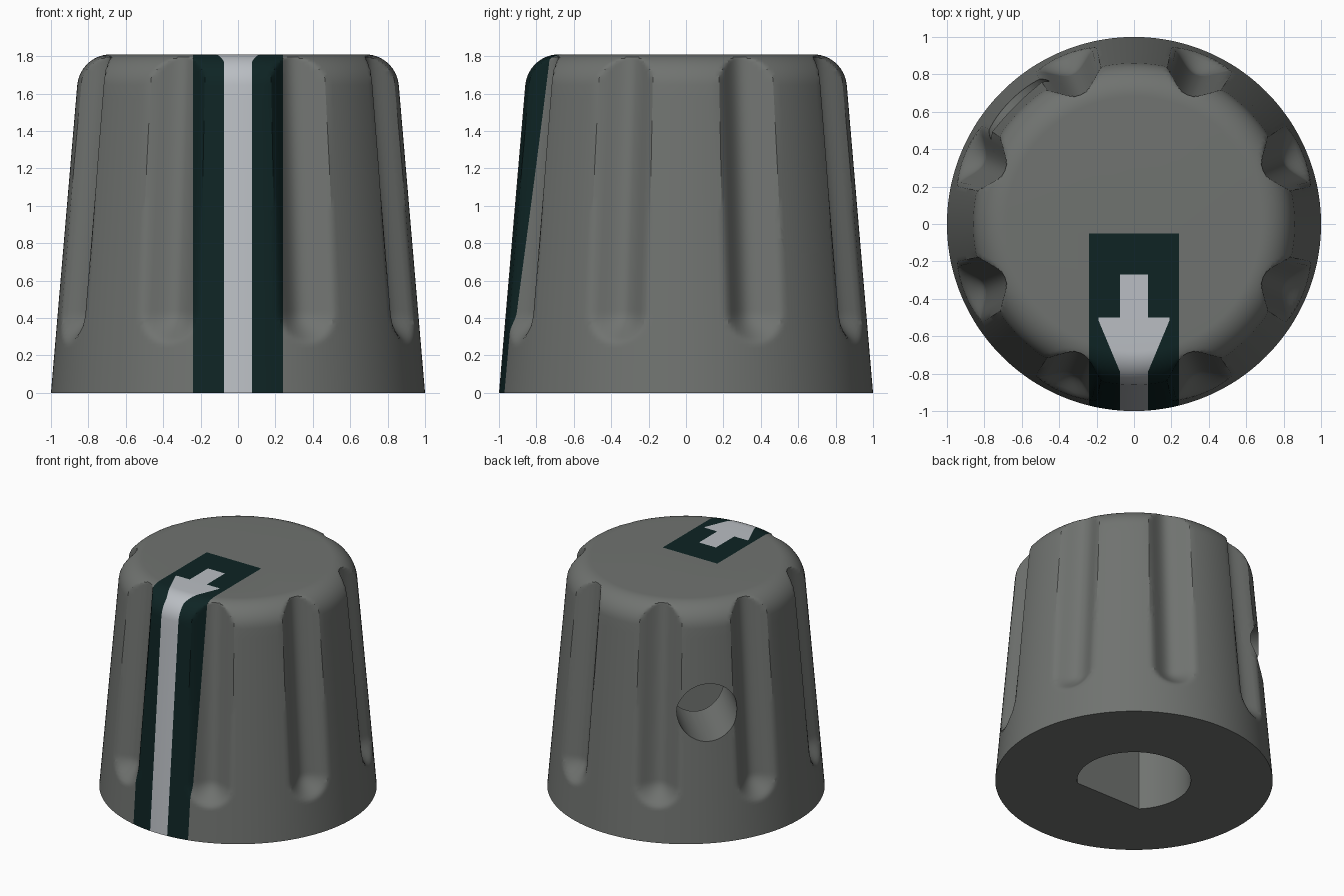
import bpy, bmesh, math
from mathutils import Matrix, Vector

if "Cube" in bpy.data.objects:
    bpy.data.objects.remove(bpy.data.objects["Cube"])

SEG, TOP, TAPER, FILLET = 240, 1.81, 0.0853, 0.18
LABEL, STRIPE, HEAD = 0.24, 0.075, 0.19


def material(name, rgb):
    m = bpy.data.materials.new(name)
    m.diffuse_color = (*rgb, 1)
    m.use_nodes = True
    m.node_tree.nodes["Principled BSDF"].inputs["Base Color"].default_value = m.diffuse_color
    return m


grey = material("body grey", (0.162, 0.171, 0.162))
dark = material("label dark green", (0.0044, 0.0176, 0.0176))
pale = material("pointer pale grey", (0.49, 0.515, 0.546))


def to_object(bm, name, mats):
    bmesh.ops.recalc_face_normals(bm, faces=bm.faces)
    me = bpy.data.meshes.new(name)
    bm.to_mesh(me)
    bm.free()
    for m in mats:
        me.materials.append(m)
    ob = bpy.data.objects.new(name, me)
    bpy.context.collection.objects.link(ob)
    return ob


def groove_depth(angle, z):
    """Depth of the nearest of eight finger grooves, rounded at the lower end."""
    step = math.pi / 4
    off = (angle % step) - step / 2
    d = math.hypot(off * (1 - TAPER * z), max(0, 0.43 - z))
    u = min(1, d / 0.165)
    return 0.1 * (1 - u * u) ** 1.4


# Body profile: tapered wall, then a rounded shoulder up to the flat top
slope = math.atan(TAPER)
profile = [(1, 0), (1 - TAPER * 0.13, 0.13)]
z_end = TOP - FILLET + FILLET * math.sin(slope)
profile += [(1 - TAPER * z, z) for z in [0.24 + 0.02 * i for i in range(11)]]
profile += [(1 - TAPER * z, z) for z in
            [0.45 + (z_end - 0.45) * i / 16 for i in range(17)]]
for i in range(1, 19):
    a = slope + (math.pi / 2 - slope) * i / 18
    profile.append((0.68 + FILLET * math.cos(a), TOP - FILLET + FILLET * math.sin(a)))

# Knob body with grooves
bm = bmesh.new()
rings = []
for r, z in profile:
    ring = []
    for k in range(SEG):
        a = 2 * math.pi * k / SEG
        rr = min(r, 1 - TAPER * z - groove_depth(a, z))
        ring.append(bm.verts.new((rr * math.cos(a), rr * math.sin(a), z)))
    rings.append(ring)
for lo, hi in zip(rings, rings[1:]):
    for k in range(SEG):
        n = (k + 1) % SEG
        bm.faces.new((lo[k], lo[n], hi[n], hi[k]))
bm.faces.new(rings[0][::-1])
bm.faces.new(rings[-1])
bm.normal_update()


def split(point, normal, keep):
    """Cut the faces chosen by keep(centre, face) along a plane."""
    faces = [f for f in bm.faces if keep(f.calc_center_median(), f)]
    geom = faces + list({e for f in faces for e in f.edges}) + list({v for f in faces for v in f.verts})
    bmesh.ops.bisect_plane(bm, geom=geom, dist=1e-5, plane_co=point, plane_no=normal)


# Label outline, stripe and arrow edges
def on_front(c, f):
    return f.normal.z > -0.5 and (c.z > TOP - 0.001 or (c.y < -0.4 and abs(c.x) < 0.32))


def on_top(c, f):
    return c.z > TOP - 0.001


def on_shoulder(c, f):
    return c.z > 1.68 and c.y > -0.87 and abs(c.x) < 0.32 and (c.y < 0.1)


for y in (-0.05, -0.27, -0.5):
    split((0, y, 0), (0, 1, 0), on_top)
for x in (-LABEL, -STRIPE, STRIPE, LABEL):
    split((x, 0, 0), (1, 0, 0), on_front)
for s in (-1, 1):
    split((s * HEAD, 0, 0), (1, 0, 0), on_top)
    split((s * HEAD, -0.515, 0), Vector((s * 0.275, -0.115, 0)).normalized(), on_shoulder)


def pointer_half_width(y):
    if y > -0.27:
        return 0
    if y > -0.5:
        return STRIPE
    return max(STRIPE, min(HEAD, HEAD + (y + 0.515) * 0.115 / 0.275))


for f in bm.faces:
    c = f.calc_center_median()
    if f.normal.z > -0.5 and c.y < -0.05 and abs(c.x) < LABEL:
        f.material_index = 2 if abs(c.x) < pointer_half_width(c.y) else 1
knob = to_object(bm, "knob_body", (grey, dark, pale))


# Cutters: D-shaped shaft bore and two stepped screw holes
def cylinder_cutter(name, radius, start, end, matrix, flat=None):
    bm = bmesh.new()
    bmesh.ops.create_cone(bm, cap_ends=True, segments=64, radius1=radius, radius2=radius,
                          depth=end - start,
                          matrix=Matrix.Translation((0, 0, (start + end) / 2)))
    if flat is not None:
        cut = bmesh.ops.bisect_plane(bm, geom=bm.verts[:] + bm.edges[:] + bm.faces[:],
                                     plane_co=(0, flat, 0), plane_no=(0, -1, 0), clear_outer=True)
        bmesh.ops.contextual_create(
            bm, geom=[e for e in cut["geom_cut"] if isinstance(e, bmesh.types.BMEdge)])
    bm.transform(matrix)
    ob = to_object(bm, name, (grey,))
    ob.hide_render = True
    return ob


cutters = [cylinder_cutter("shaft_bore", 0.41, -0.2, 1.45, Matrix(), -0.29)]
for side, deg in (("right", 45), ("left", 135)):
    m = (Matrix.Translation((0, 0, 1)) @ Matrix.Rotation(math.radians(deg), 4, 'Z')
         @ Matrix.Rotation(math.pi / 2, 4, 'Y'))
    cutters.append(cylinder_cutter("screw_hole_" + side, 0.22, 0.2, 1.3, m))
    cutters.append(cylinder_cutter("screw_recess_" + side, 0.26, 0.78, 1.3, m))

bpy.context.view_layer.objects.active = knob
knob.select_set(True)
for c in cutters:
    mod = knob.modifiers.new(c.name, 'BOOLEAN')
    mod.operation, mod.solver, mod.object = 'DIFFERENCE', 'EXACT', c
    bpy.ops.object.modifier_apply(modifier=mod.name)
for c in cutters:
    bpy.data.objects.remove(c)
for o in bpy.context.selected_objects:
    o.select_set(o == knob)
bpy.ops.object.shade_smooth_by_angle(angle=math.radians(30))
